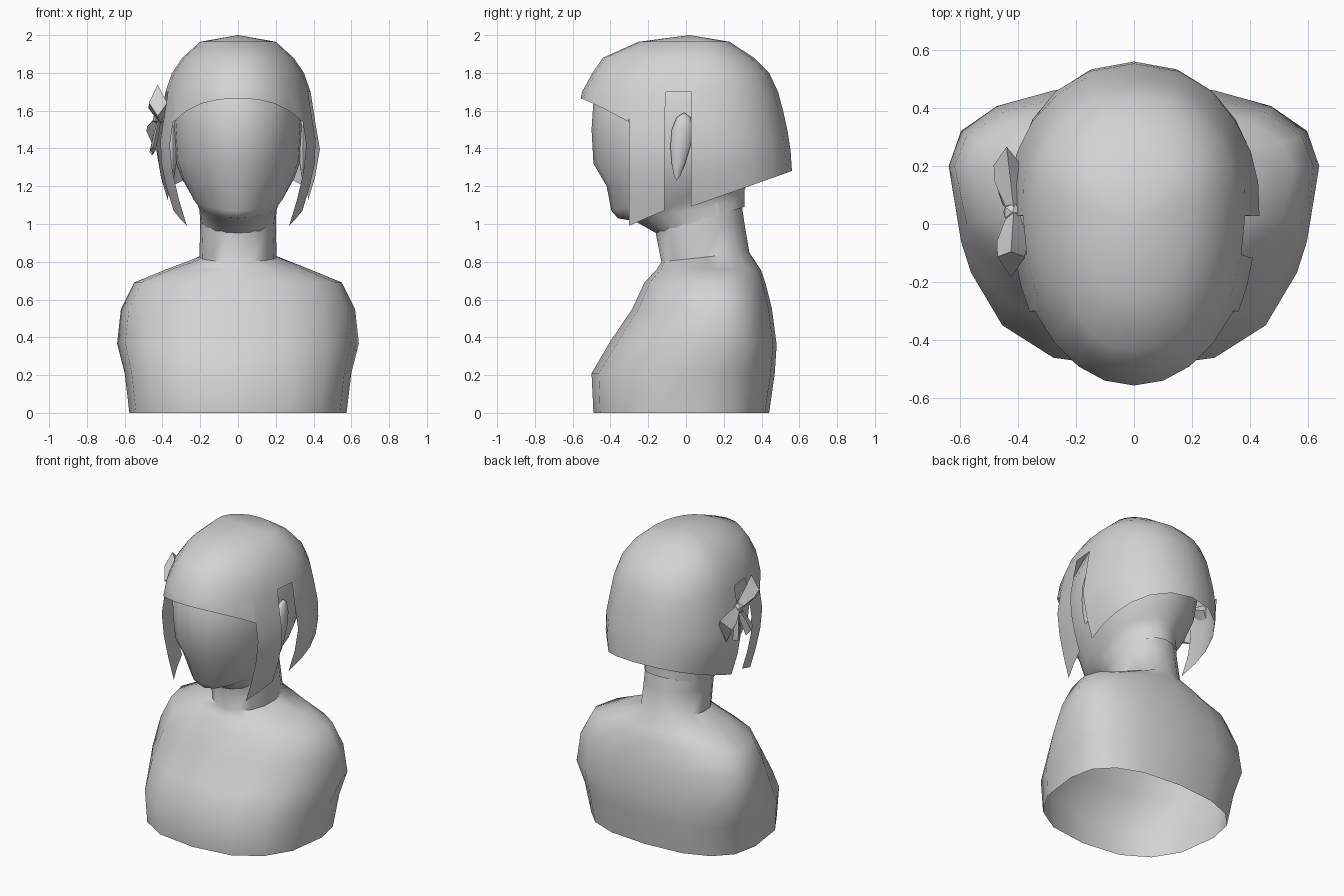
import bpy, bmesh, math
from mathutils import Vector, Matrix

if "Cube" in bpy.data.objects:
    bpy.data.objects.remove(bpy.data.objects["Cube"], do_unlink=True)

grey = bpy.data.materials.new("plain_grey")
grey.use_nodes = True
grey.diffuse_color = (0.65, 0.65, 0.65, 1)
grey.node_tree.nodes["Principled BSDF"].inputs["Base Color"].default_value = (0.65, 0.65, 0.65, 1)


def finish(name, bm, angle=60, outward=True):
    if outward:
        bmesh.ops.recalc_face_normals(bm, faces=bm.faces)
    mesh = bpy.data.meshes.new(name)
    bm.to_mesh(mesh)
    bm.free()
    mesh.materials.append(grey)
    ob = bpy.data.objects.new(name, mesh)
    bpy.context.collection.objects.link(ob)
    bpy.ops.object.select_all(action='DESELECT')
    bpy.context.view_layer.objects.active = ob
    ob.select_set(True)
    bpy.ops.object.shade_smooth_by_angle(angle=math.radians(angle))
    return ob


def oval(t, w, yf, yb, yw, n=2.0):
    """Point on a mirrored oval: t = 0 is the front, pi the back, yw the widest line."""
    s, c = math.sin(t), math.cos(t)
    x = math.copysign(abs(s) ** (2 / n), s) * w
    k = abs(c) ** (2 / n)
    return x, (yw - (yw - yf) * k) if c > 0 else (yw + (yb - yw) * k)


def loft(name, rings, seg, cap_top=False):
    """Rings are (z front, z back, half width, y front, y back, y widest, squareness)."""
    bm = bmesh.new()
    rows = []
    for zf, zb, w, yf, yb, yw, n in rings:
        row = []
        for i in range(seg):
            x, y = oval(2 * math.pi * i / seg, w, yf, yb, yw, n)
            row.append(bm.verts.new((x, y, zf + (zb - zf) * (y - yf) / (yb - yf))))
        rows.append(row)
    for a, b in zip(rows, rows[1:]):
        for i in range(seg):
            j = (i + 1) % seg
            bm.faces.new((a[i], a[j], b[j], b[i]))
    if cap_top:
        bm.faces.new(rows[-1])
    return finish(name, bm)


# Torso and neck, open underneath
loft("torso_and_neck", [
    (0.00, 0.00, 0.575, -0.49, 0.44, 0.08, 2.5),
    (0.21, 0.21, 0.60, -0.50, 0.47, 0.12, 2.5),
    (0.38, 0.36, 0.64, -0.40, 0.48, 0.20, 2.3),
    (0.55, 0.55, 0.62, -0.285, 0.455, 0.20, 2.2),
    (0.69, 0.69, 0.55, -0.22, 0.42, 0.18, 2.2),
    (0.76, 0.76, 0.38, -0.155, 0.395, 0.16, 2.1),
    (0.80, 0.85, 0.205, -0.13, 0.335, 0.11, 2.1),
    (0.95, 1.00, 0.20, -0.16, 0.31, 0.09, 2.1),
    (1.06, 1.14, 0.20, -0.16, 0.29, 0.08, 2.0),
], 16)

# Head from the throat over the chin to the skull
loft("head", [
    (0.95, 1.09, 0.20, -0.155, 0.31, 0.08, 2.0),
    (1.015, 1.13, 0.205, -0.27, 0.31, 0.05, 2.0),
    (1.03, 1.18, 0.22, -0.36, 0.31, 0.03, 1.9),
    (1.07, 1.22, 0.25, -0.395, 0.33, 0.03, 1.9),
    (1.20, 1.28, 0.30, -0.42, 0.36, 0.03, 2.0),
    (1.32, 1.36, 0.335, -0.49, 0.40, 0.03, 2.0),
    (1.50, 1.50, 0.345, -0.50, 0.43, 0.03, 2.1),
    (1.65, 1.65, 0.335, -0.49, 0.42, 0.03, 2.1),
    (1.80, 1.80, 0.28, -0.40, 0.36, 0.02, 2.0),
    (1.92, 1.92, 0.15, -0.20, 0.20, 0.02, 2.0),
], 20, cap_top=True)

# Hair outline by height: z, half width, y front, y back
HAIR = [(1.965, 0.20, -0.25, 0.23), (1.88, 0.295, -0.44, 0.36), (1.80, 0.35, -0.495, 0.44),
        (1.70, 0.385, -0.55, 0.487), (1.54, 0.41, -0.585, 0.53), (1.40, 0.435, -0.585, 0.553),
        (1.25, 0.41, -0.585, 0.563), (1.10, 0.365, -0.585, 0.563), (0.98, 0.32, -0.585, 0.563)]


def hair_point(deg, z):
    for a, b in zip(HAIR, HAIR[1:]):
        if z >= b[0] - 1e-6:
            break
    k = (a[0] - z) / (a[0] - b[0])
    w, yf, yb = (a[i] + (b[i] - a[i]) * k for i in (1, 2, 3))
    x, y = oval(math.radians(deg), w, yf, yb, 0.08, 2.1)
    return Vector((x, y, z))


# Shared hair cap, with fringe, side locks and back hair hanging from its rim
FRINGE = [-56, -42, -28, -14, 0, 14, 28, 42, 56]
LOCK = [56, 65, 74]
BACK = [86, 97, 110, 125, 142, 160, 180, 200, 218, 235, 250, 263, 274]
columns = FRINGE + LOCK[1:] + BACK + [286, 295]
bm = bmesh.new()
crown = bm.verts.new((0, 0.02, 2.0))
cap = [{d % 360: bm.verts.new(hair_point(d, z)) for d in columns} for z, *_ in HAIR[:4]]
for d, e in zip(columns, columns[1:] + columns[:1]):
    d, e = d % 360, e % 360
    bm.faces.new((crown, cap[0][d], cap[0][e]))
    for a, b in zip(cap, cap[1:]):
        bm.faces.new((a[d], b[d], b[e], a[e]))


def hang(degs, bottom, steps):
    """Extend the cap rim downwards along some columns to a given lower edge."""
    rows = [[cap[-1][d % 360] for d in degs]]
    for s in range(1, steps + 1):
        rows.append([bm.verts.new(hair_point(d, 1.70 + (bottom(d) - 1.70) * s / steps)) for d in degs])
    for a, b in zip(rows, rows[1:]):
        for i in range(len(degs) - 1):
            bm.faces.new((a[i], b[i], b[i + 1], a[i + 1]))


def fringe_edge(d):
    return 1.665 - 0.125 * (abs(d) / 56) ** 2.2


def lock_edge(d):
    side = min(d, 360 - d)
    return 0.99 + 0.08 * (side - 56) / 18


def back_edge(d):
    y = hair_point(d, 1.25).y
    return 1.10 + 0.18 * (y - 0.05) / 0.51


hang(FRINGE, fringe_edge, 1)
hang(LOCK, lock_edge, 5)
hang([360 - d for d in reversed(LOCK)], lock_edge, 5)
hang(BACK, back_edge, 4)
finish("hair", bm, outward=False)

# Ears in the gaps between the locks and the back hair
for side, label in ((1, "left"), (-1, "right")):
    bm = bmesh.new()
    bmesh.ops.create_uvsphere(bm, u_segments=8, v_segments=6, radius=1)
    for v in bm.verts:
        taper = 0.7 + 0.3 * v.co.z
        v.co = Vector((side * (0.345 + 0.04 * v.co.x * taper),
                       -0.03 + 0.075 * v.co.y * taper + 0.02 * v.co.z, 1.41 + 0.18 * v.co.z))
    finish(label + "_ear", bm)


def ribbon_piece(name, start, end, h0, h1, t0, t1, notch=0.0):
    """Flared four-sided piece lying on the right side of the hair."""
    start, end = Vector(start), Vector(end)
    along = (end - start).normalized()
    out = Vector((-1, 0, 0))
    across = along.cross(out).normalized()
    bm = bmesh.new()
    rows = []
    for k in (0, 0.55, 1):
        c = start.lerp(end, k)
        h, t = h0 + (h1 - h0) * k, t0 + (t1 - t0) * math.sin(k * 2.2)
        pts = (c + across * h, c + out * t, c - across * h, c - out * t)
        rows.append([bm.verts.new(p - along * (notch if k == 1 and i % 2 else 0))
                     for i, p in enumerate(pts)])
    for a, b in zip(rows, rows[1:]):
        for i in range(4):
            j = (i + 1) % 4
            bm.faces.new((a[i], a[j], b[j], b[i]))
    bm.faces.new(rows[0])
    bm.faces.new(rows[-1])
    finish(name, bm, 35)


# Hair bow: two flared loops, two tails and a knot
knot = (-0.415, 0.04, 1.56)
ribbon_piece("bow_front_loop", knot, (-0.425, -0.14, 1.655), 0.025, 0.095, 0.02, 0.055, 0.03)
ribbon_piece("bow_back_loop", knot, (-0.44, 0.23, 1.48), 0.025, 0.095, 0.02, 0.055, 0.03)
ribbon_piece("bow_front_tail", knot, (-0.45, -0.04, 1.39), 0.02, 0.045, 0.008, 0.015)
ribbon_piece("bow_back_tail", knot, (-0.455, 0.11, 1.38), 0.02, 0.045, 0.008, 0.015)
bm = bmesh.new()
bmesh.ops.create_icosphere(bm, subdivisions=1, radius=0.035, matrix=Matrix.Translation((-0.42, 0.04, 1.56)))
finish("bow_knot", bm, 35)
